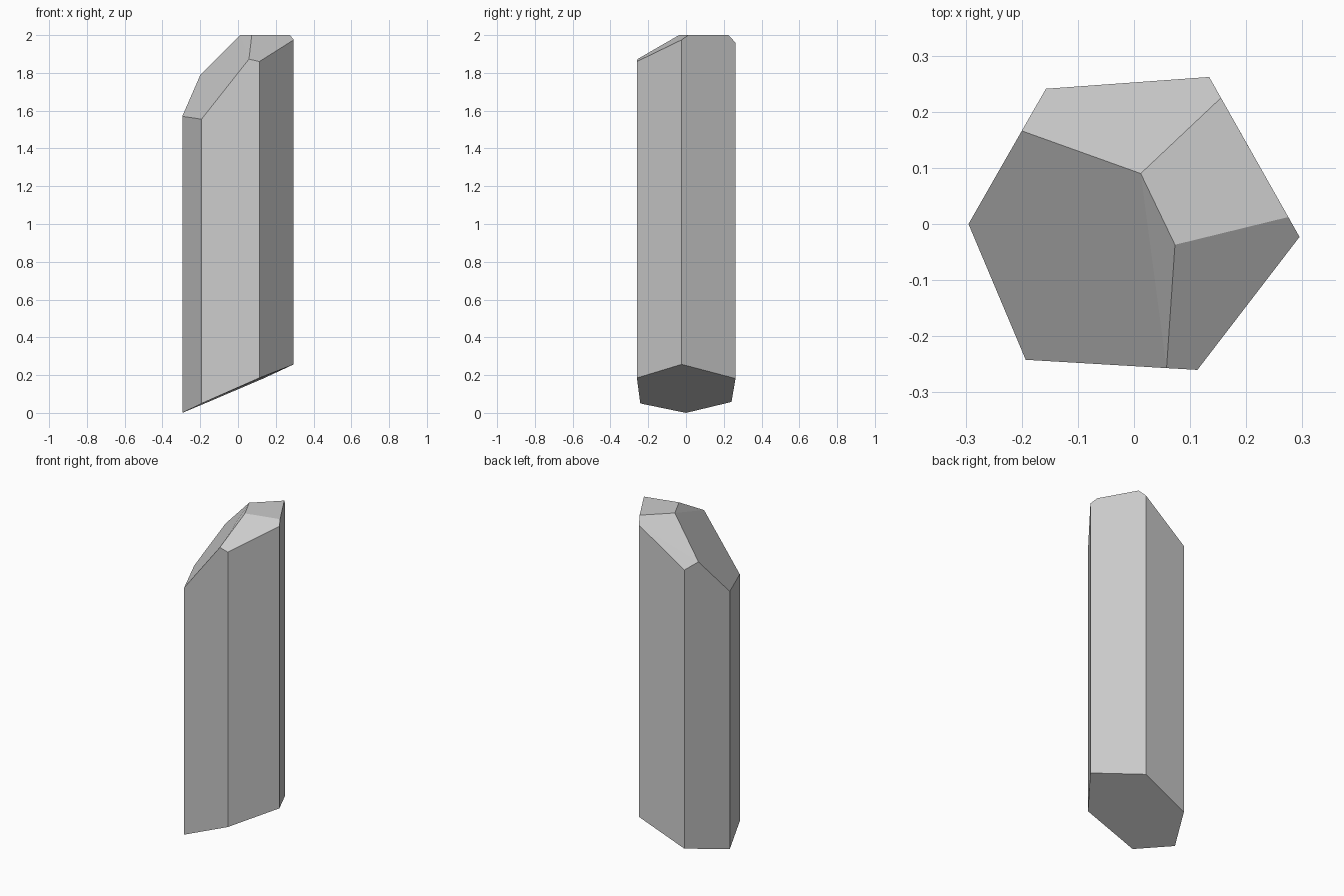
import bpy, bmesh, math

if "Cube" in bpy.data.objects:
    bpy.data.objects.remove(bpy.data.objects["Cube"])

# Hexagonal outline: x, y, base height, top height at each long edge
columns = [
    (-0.295, 0.0, 0.0, 1.57),
    (-0.193, -0.242, 0.05, 1.555),
    (0.113, -0.26, 0.185, 1.86),
    (0.295, -0.023, 0.257, 1.975),
    (0.134, 0.262, 0.182, 1.96),
    (-0.157, 0.241, 0.058, 1.755),
]

# Corners where the slanted tip facets meet
tip = [
    (0.012, 0.09, 2.0), (0.073, -0.037, 2.0),
    (0.275, 0.0124, 2.0), (0.155, 0.2248, 2.0),
    (-0.2, 0.166, 1.788), (0.058, -0.2568, 1.873),
]

points = [(x, y, z) for x, y, lo, hi in columns for z in (lo, hi)] + tip

# Crystal shard: convex solid with merged flat facets
bm = bmesh.new()
for p in points:
    bm.verts.new(p)
bmesh.ops.convex_hull(bm, input=bm.verts[:])
bmesh.ops.dissolve_limit(bm, angle_limit=math.radians(4), verts=bm.verts[:], edges=bm.edges[:])
bmesh.ops.recalc_face_normals(bm, faces=bm.faces[:])
mesh = bpy.data.meshes.new("crystal_shard")
bm.to_mesh(mesh)
bm.free()
bpy.context.collection.objects.link(bpy.data.objects.new("crystal_shard", mesh))
